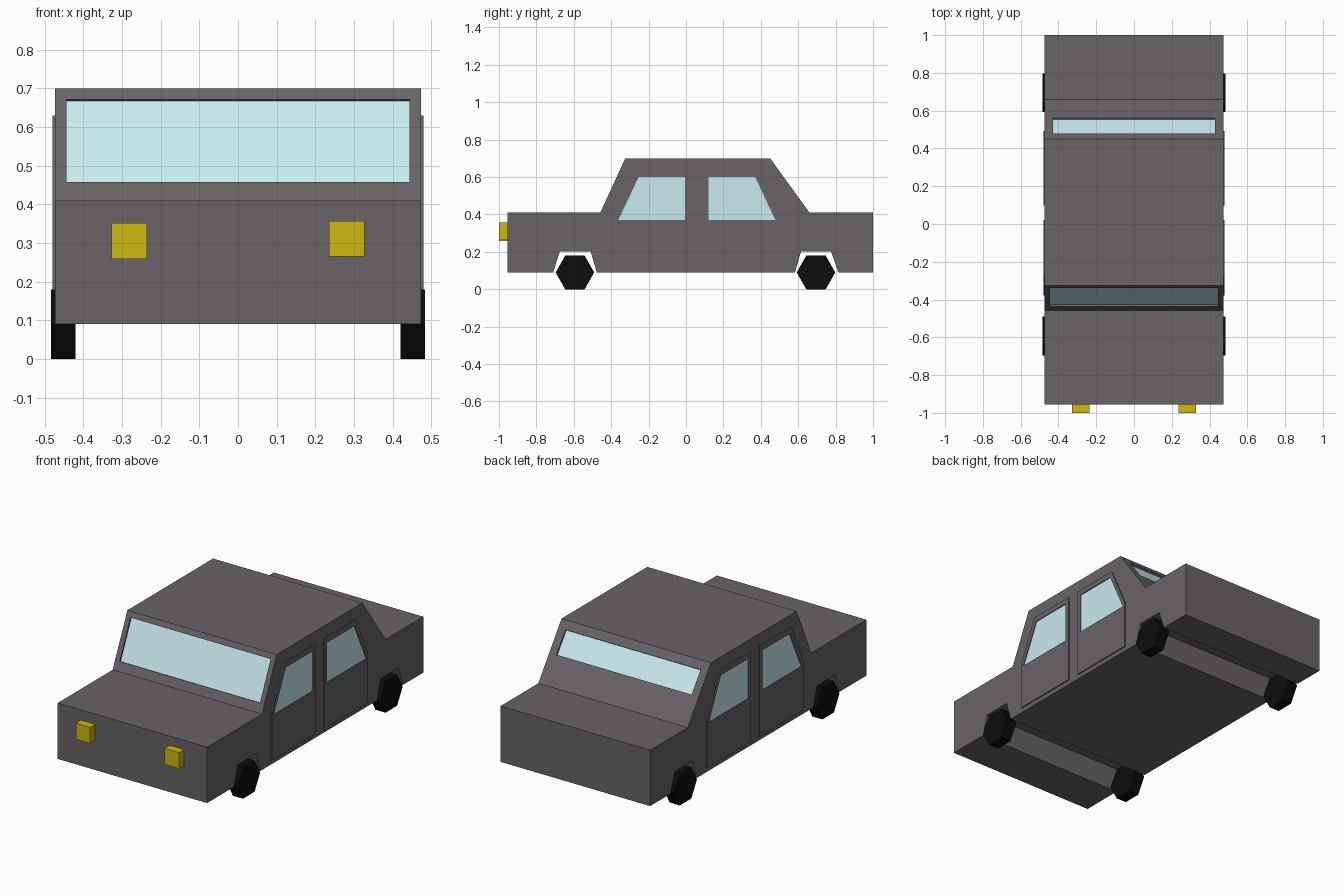
import bpy, bmesh
from mathutils import Vector

if "Cube" in bpy.data.objects:
    bpy.data.objects.remove(bpy.data.objects["Cube"])


def material(name, rgb):
    m = bpy.data.materials.new(name)
    m.diffuse_color = (*rgb, 1)
    m.use_nodes = True
    m.node_tree.nodes["Principled BSDF"].inputs["Base Color"].default_value = m.diffuse_color
    return m


PAINT = material("grey_paint", (0.14, 0.125, 0.138))
GLASS = material("pale_glass", (0.58, 0.83, 0.87))
RUBBER = material("black_rubber", (0.004, 0.004, 0.004))
LAMP = material("yellow_lamp", (0.62, 0.48, 0.005))


def prism(name, profile, x0, x1, mat=None):
    """Extrude a (y, z) profile along x."""
    bm = bmesh.new()
    face = bm.faces.new([bm.verts.new((x0, y, z)) for y, z in profile])
    ext = bmesh.ops.extrude_face_region(bm, geom=[face])
    verts = [g for g in ext["geom"] if isinstance(g, bmesh.types.BMVert)]
    bmesh.ops.translate(bm, verts=verts, vec=(x1 - x0, 0, 0))
    bmesh.ops.recalc_face_normals(bm, faces=bm.faces)
    me = bpy.data.meshes.new(name)
    bm.to_mesh(me)
    bm.free()
    if mat:
        me.materials.append(mat)
    ob = bpy.data.objects.new(name, me)
    bpy.context.collection.objects.link(ob)
    return ob


def cut(target, cutter):
    """Subtract cutter from target, then discard it."""
    mod = target.modifiers.new("opening", 'BOOLEAN')
    mod.operation = 'DIFFERENCE'
    mod.solver = 'EXACT'
    mod.object = cutter
    bpy.context.view_layer.objects.active = target
    bpy.ops.object.modifier_apply(modifier=mod.name)
    bpy.data.objects.remove(cutter)


# Body shell with wheel channels running across the underside
HALF = 0.473
body = prism("body", [
    (-0.955, 0.09), (-0.955, 0.41), (-0.458, 0.41), (-0.325, 0.70),
    (0.45, 0.70), (0.66, 0.41), (1.0, 0.41), (1.0, 0.09),
    (0.815, 0.09), (0.775, 0.203), (0.615, 0.203), (0.583, 0.09),
    (-0.477, 0.09), (-0.51, 0.203), (-0.675, 0.203), (-0.71, 0.09)],
    -HALF, HALF, PAINT)


# Windscreen and rear window, set back into the sloping faces
def screen(name, low, high, t0, t1, half_width):
    low, high = Vector(low), Vector(high)
    a, b = low.lerp(high, t0), low.lerp(high, t1)
    d = (high - low).normalized()
    n = Vector((-d.y, d.x))
    if n.y < 0:
        n = -n

    def slab(out, deep):
        return [a + n * out, b + n * out, b - n * deep, a - n * deep]

    cut(body, prism("opening", slab(0.03, 0.012), -half_width, half_width))
    prism(name, slab(-0.010, 0.016), -half_width, half_width, GLASS)


screen("windscreen", (-0.458, 0.41), (-0.325, 0.70), 0.165, 0.90, 0.444)
screen("rear_window", (0.66, 0.41), (0.45, 0.70), 0.475, 0.86, 0.428)

# Doors with recessed windows
DOORS = {
    "front": ([(0.02, 0.115), (0.02, 0.63), (-0.27, 0.63), (-0.378, 0.39), (-0.378, 0.115)],
              [(-0.005, 0.37), (-0.005, 0.60), (-0.253, 0.60), (-0.362, 0.37)]),
    "rear": ([(0.097, 0.115), (0.097, 0.63), (0.383, 0.63), (0.492, 0.39), (0.492, 0.115)],
             [(0.12, 0.37), (0.12, 0.60), (0.37, 0.60), (0.478, 0.37)]),
}
for side, s in (("left", -1), ("right", 1)):
    for pos, (outline, window) in DOORS.items():
        door = prism(f"{pos}_{side}_door", outline, s * 0.465, s * 0.48, PAINT)
        cut(door, prism("opening", window, s * 0.44, s * 0.50))
        prism(f"{pos}_{side}_door_window", window, s * 0.466, s * 0.475, GLASS)

    # Six-sided wheels
    for pos, y in (("front", -0.594), ("rear", 0.695)):
        hexagon = [(y + dy, z) for dy, z in (
            (-0.103, 0.09), (-0.052, 0.0), (0.052, 0.0),
            (0.103, 0.09), (0.052, 0.18), (-0.052, 0.18))]
        prism(f"{pos}_{side}_wheel", hexagon, s * 0.42, s * 0.484, RUBBER)

    # Headlights
    z = 0.308 + s * 0.003
    prism(f"{side}_headlight",
          [(-1.0, z - 0.046), (-0.95, z - 0.046), (-0.95, z + 0.046), (-1.0, z + 0.046)],
          s * 0.236, s * 0.327, LAMP)
